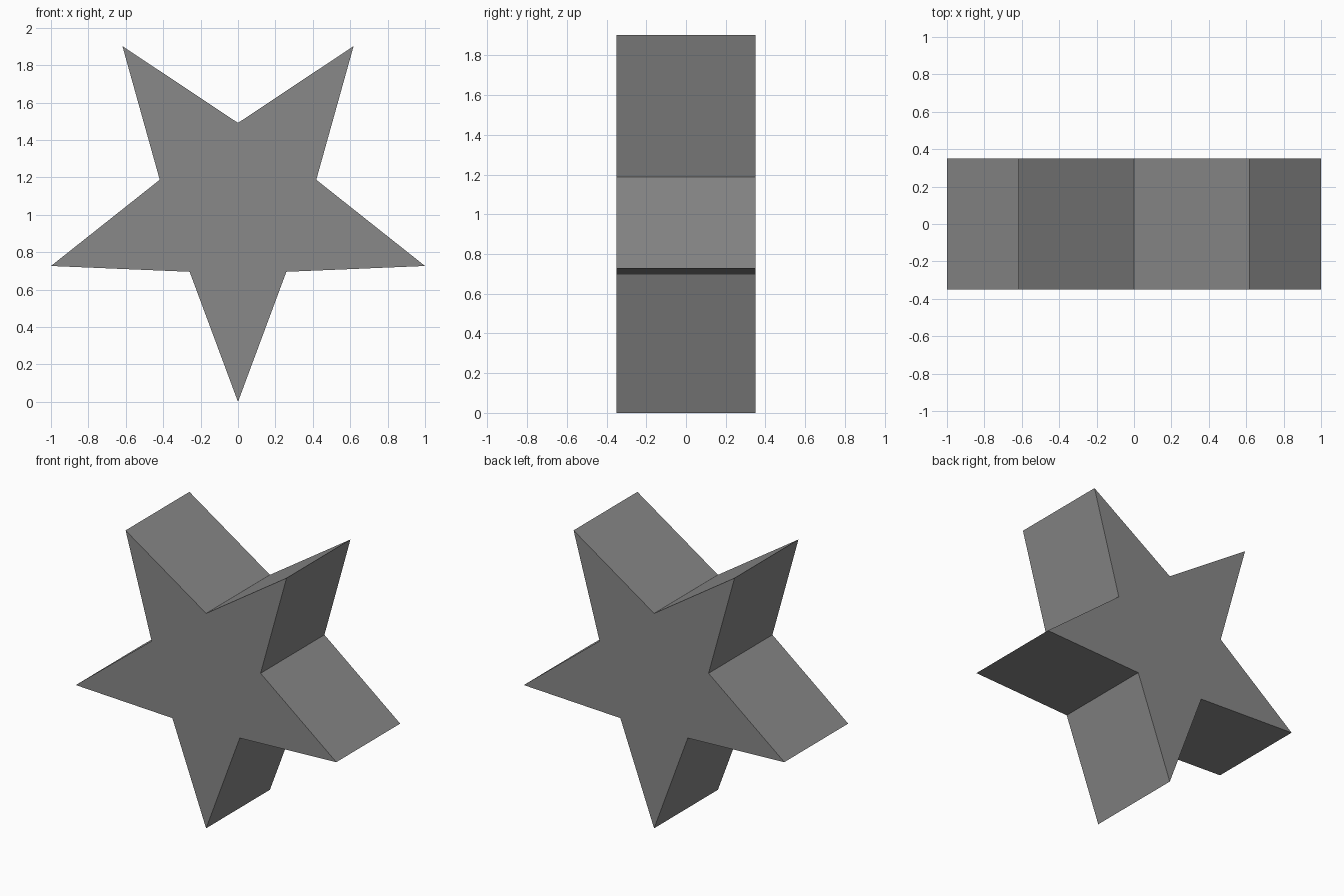
import bpy, bmesh
from math import sin, cos, pi

if "Cube" in bpy.data.objects:
    bpy.data.objects.remove(bpy.data.objects["Cube"])

OUTER, INNER, HALF_DEPTH = 1.0515, 0.44, 0.35

# Single grey colour
grey = bpy.data.materials.new("grey")
grey.diffuse_color = (0.25, 0.25, 0.25, 1)
grey.use_nodes = True
grey.node_tree.nodes["Principled BSDF"].inputs["Base Color"].default_value = grey.diffuse_color

# Five-pointed star profile, one tip pointing straight down
bm = bmesh.new()
profile = []
for i in range(10):
    r = INNER if i % 2 else OUTER
    a = -pi / 2 + i * pi / 5
    profile.append(bm.verts.new((r * cos(a), -HALF_DEPTH, OUTER + r * sin(a))))
face = bm.faces.new(profile)

# Extrude the profile front to back
ext = bmesh.ops.extrude_face_region(bm, geom=[face], use_keep_orig=True)
back = [v for v in ext["geom"] if isinstance(v, bmesh.types.BMVert)]
bmesh.ops.translate(bm, verts=back, vec=(0, 2 * HALF_DEPTH, 0))
bmesh.ops.recalc_face_normals(bm, faces=bm.faces)

mesh = bpy.data.meshes.new("star_prism")
bm.to_mesh(mesh)
bm.free()
mesh.materials.append(grey)
star = bpy.data.objects.new("star_prism", mesh)
bpy.context.collection.objects.link(star)
